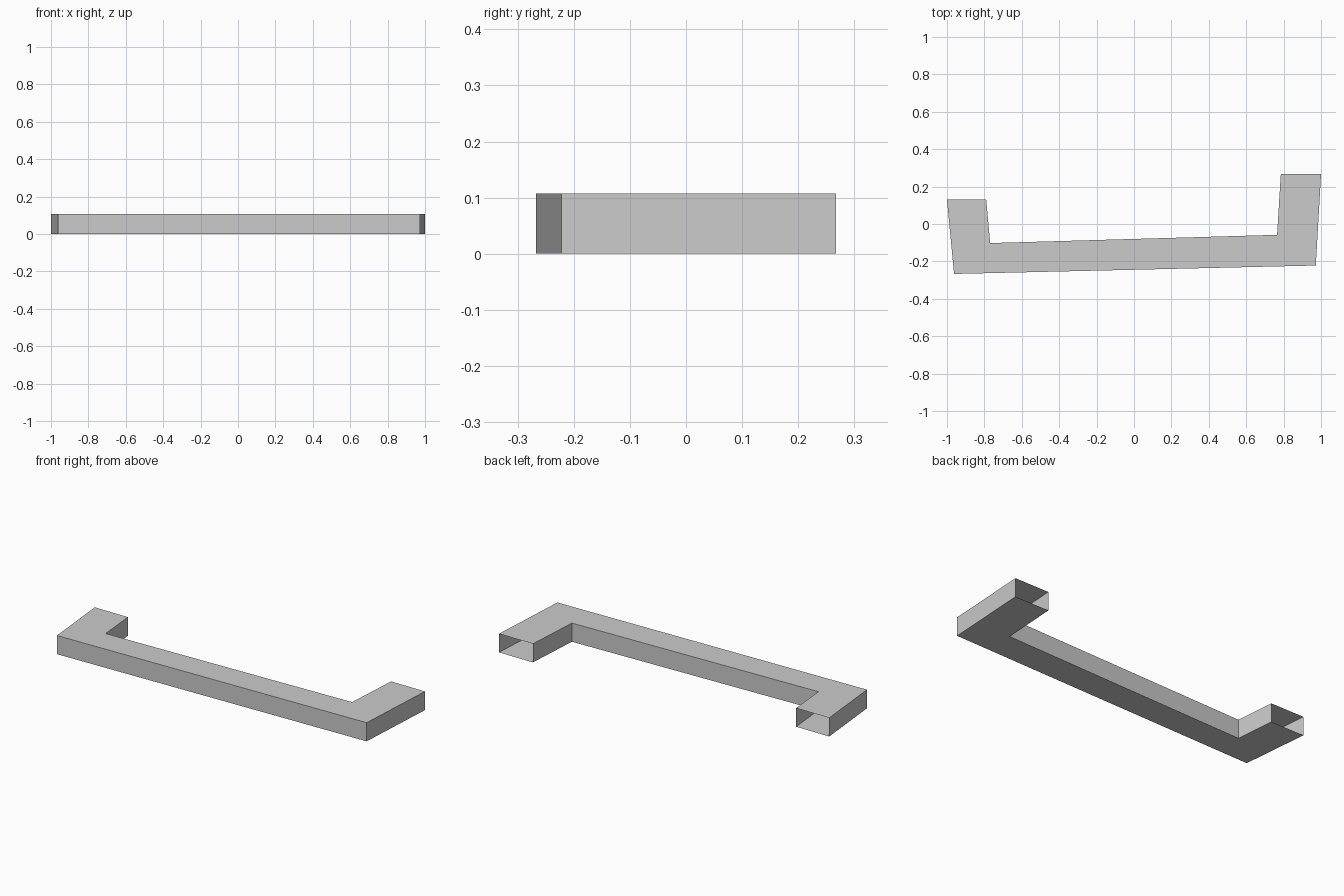
import bpy
import bmesh

cube = bpy.data.objects.get("Cube")
if cube:
    bpy.data.objects.remove(cube, do_unlink=True)

HEIGHT = 0.107

# Mitred stations along the bent duct: outer and inner plan points
stations = [
    ((-1.0, 0.13), (-0.79, 0.13)),
    ((-0.962, -0.267), (-0.769, -0.102)),
    ((0.972, -0.222), (0.765, -0.058)),
    ((1.0, 0.267), (0.785, 0.267)),
]

# Flat grey paint
grey = bpy.data.materials.new("plain grey")
grey.use_nodes = True
colour = (0.6, 0.6, 0.6, 1)
grey.diffuse_color = colour
grey.node_tree.nodes["Principled BSDF"].inputs["Base Color"].default_value = colour

# Hollow rectangular duct, open at both ends
bm = bmesh.new()
rings = []
for outer, inner in stations:
    corners = [(*outer, 0), (*inner, 0), (*inner, HEIGHT), (*outer, HEIGHT)]
    rings.append([bm.verts.new(c) for c in corners])
for a, b in zip(rings, rings[1:]):
    for i in range(4):
        j = (i + 1) % 4
        bm.faces.new((a[i], b[i], b[j], a[j]))

# Point the walls outward, judged by the underside
bm.normal_update()
under = min(bm.faces, key=lambda f: f.calc_center_median().z)
if under.normal.z > 0:
    bmesh.ops.reverse_faces(bm, faces=bm.faces[:])

mesh = bpy.data.meshes.new("bent_duct")
bm.to_mesh(mesh)
bm.free()
mesh.materials.append(grey)
duct = bpy.data.objects.new("bent_duct", mesh)
bpy.context.collection.objects.link(duct)
